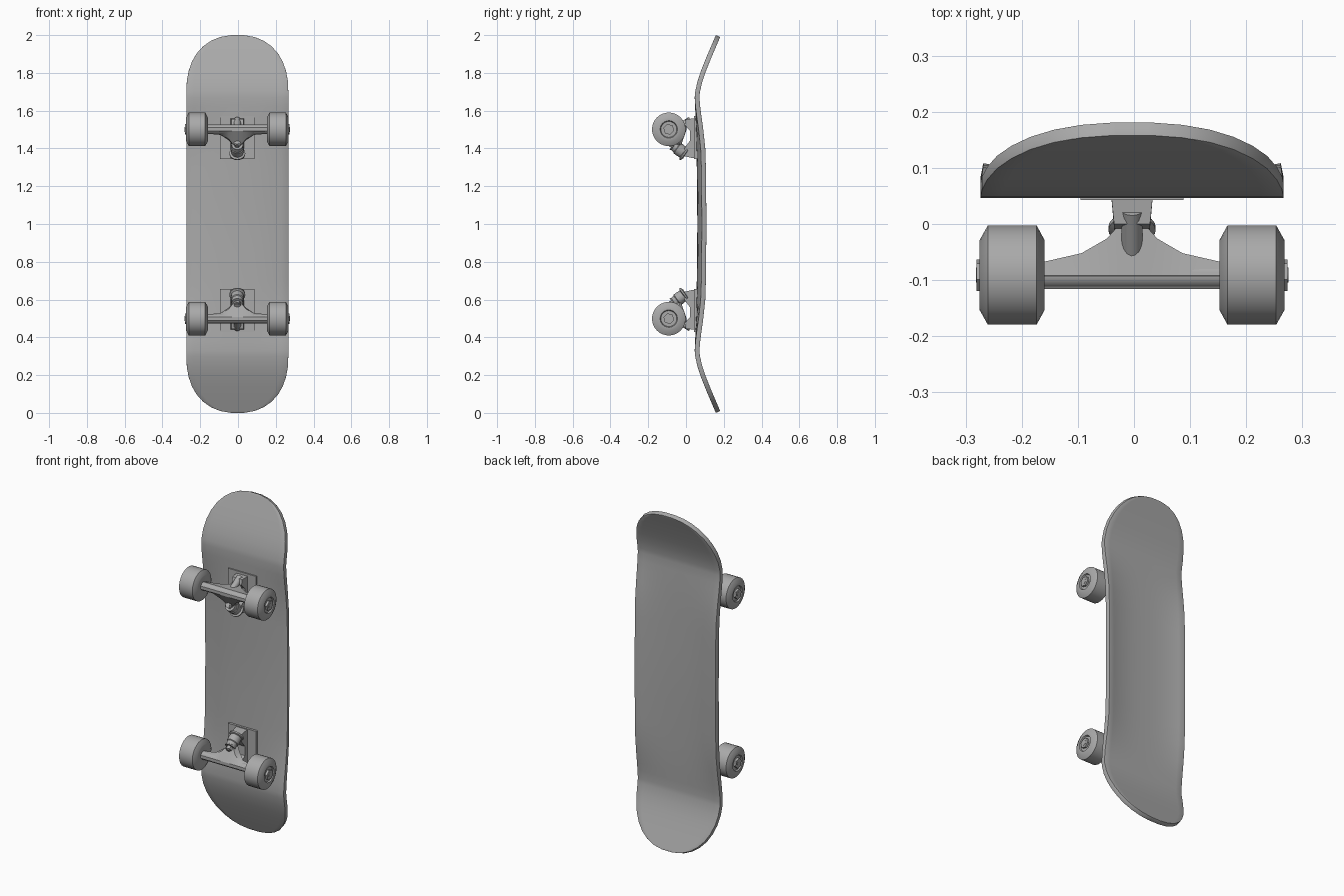
import bpy, bmesh, math
from mathutils import Vector

cube = bpy.data.objects.get("Cube")
if cube:
    bpy.data.objects.remove(cube, do_unlink=True)

grey = bpy.data.materials.new("plain_grey")
grey.use_nodes = True
GREY = (0.4, 0.4, 0.4, 1)
grey.diffuse_color = GREY
grey.node_tree.nodes["Principled BSDF"].inputs["Base Color"].default_value = GREY

CX = -0.0035       # sideways centre of the deck
AXLE = (-0.091, 0.501)  # axle height off the deck and distance from the middle


def finish(name, bm, recalc=True, mods=()):
    """Turn a bmesh into a shaded object, with modifiers applied."""
    if recalc:
        bmesh.ops.recalc_face_normals(bm, faces=bm.faces)
    me = bpy.data.meshes.new(name)
    bm.to_mesh(me)
    bm.free()
    me.materials.append(grey)
    ob = bpy.data.objects.new(name, me)
    bpy.context.collection.objects.link(ob)
    bpy.ops.object.select_all(action='DESELECT')
    ob.select_set(True)
    bpy.context.view_layer.objects.active = ob
    for kind, settings in mods:
        m = ob.modifiers.new(kind.title(), kind)
        for key, value in settings.items():
            setattr(m, key, value)
        bpy.ops.object.modifier_apply(modifier=m.name)
    bpy.ops.object.shade_smooth_by_angle(angle=math.radians(32))
    return ob


def loft(name, rings):
    """Skin a list of equal-length rings and cap both ends."""
    bm = bmesh.new()
    rows = [[bm.verts.new(p) for p in ring] for ring in rings]
    n = len(rows[0])
    for a, b in zip(rows, rows[1:]):
        for i in range(n):
            j = (i + 1) % n
            bm.faces.new((a[i], a[j], b[j], b[i]))
    bm.faces.new(rows[0])
    bm.faces.new(rows[-1])
    return finish(name, bm)


def turned(name, start, end, profile, sides):
    """Lathe (radius, distance) pairs around the line from start to end."""
    start, end = Vector(start), Vector(end)
    axis = (end - start).normalized()
    u = axis.orthogonal().normalized()
    v = axis.cross(u)
    turn = [2 * math.pi * i / sides for i in range(sides)]
    return loft(name, [[start + axis * t + r * (u * math.cos(a) + v * math.sin(a))
                        for a in turn] for r, t in profile])


def rod(name, start, end, radius, sides=16):
    length = (Vector(end) - Vector(start)).length
    return turned(name, start, end, [(radius, 0), (radius, length)], sides)


# Deck: a grid of rows with rounded ends, kicked tips and raised side edges
SIDE_CURVE = [(0, .060), (.3, .057), (.5, .053), (.6, .049), (.67, .046),
              (.72, .050), (.8, .075), (.9, .115), (1, .158)]


def deck_y(d):
    for (d0, y0), (d1, y1) in zip(SIDE_CURVE, SIDE_CURVE[1:]):
        if d <= d1:
            return y0 + (y1 - y0) * (d - d0) / (d1 - d0)
    return SIDE_CURVE[-1][1]


def make_deck():
    half = [(d, .27) for d in (0, .15, .3, .4, .5, .57, .62, .67)]
    steps = 8
    for i in range(steps + 1):
        t = math.sin(math.radians(85) * i / steps)
        half.append((.7 + .3 * t / math.sin(math.radians(85)),
                     .27 * (1 - t ** 2.3) ** (1 / 2.3)))
    stations = [(-d, w) for d, w in reversed(half[1:])] + half
    bm = bmesh.new()
    cols = 14
    rows = []
    for d, w in stations:
        k = min(max((abs(d) - .35) / .33, 0), 1)
        dish = .024 * (1 - k * k * (3 - 2 * k))
        row = []
        for c in range(cols + 1):
            u = 2 * c / cols - 1
            row.append(bm.verts.new((CX + u * w, deck_y(abs(d)) + dish * abs(u) ** 2.5, 1 + d)))
        rows.append(row)
    for a, b in zip(rows, rows[1:]):
        for c in range(cols):
            bm.faces.new((a[c], b[c], b[c + 1], a[c + 1]))
    finish("deck", bm, recalc=False, mods=[
        ('SOLIDIFY', dict(thickness=.025, offset=1)),
        ('BEVEL', dict(width=.005, segments=2, limit_method='ANGLE',
                       angle_limit=math.radians(50)))])


# Trucks: d is the distance from the middle of the board
def make_truck(label, s):
    def at(x, y, d):
        return Vector((CX + x, y, 1 + s * d))

    # Base plate against the deck
    loft(label + "_base_plate", [[at(x, y, d) for x, d in
         ((-.092, .345), (.092, .345), (.092, .573), (-.092, .573))] for y in (.043, .062)])

    # Pedestal, tapering away from the deck
    outline = [(.055, .35), (.03, .35), (-.018, .362), (-.006, .405), (.02, .44),
               (.02, .495), (-.008, .525), (.0, .555), (.055, .56)]
    loft(label + "_pedestal", [[at(side * (.032 + .1 * max(y, 0)), y, d)
         for y, d in outline] for side in (-1, 1)])

    # Hanger: sections widen towards the middle; (x, top y, inner d, inner back y, inner front y)
    shape = [(.16, -.068, .478, -.086, -.099), (.09, -.052, .472, -.075, -.099),
             (.045, -.026, .443, -.045, -.085), (.02, .002, .412, -.028, -.068)]
    rings = []
    for side, order in ((-1, shape), (1, shape[::-1])):
        for x, top, inner, back, front in order:
            rings.append([at(side * x, y, d) for y, d in
                          ((-.116, .492), (-.116, .510), (-.092, .526), (top, .518),
                           (top, .496), (back, inner), (front, inner + .006))])
    loft(label + "_hanger", rings)
    rod(label + "_axle", at(-.17, *AXLE), at(.17, *AXLE), .024)
    rod(label + "_pivot", at(0, -.05, .505), at(0, .025, .55), .019)

    # Kingpin with bushings, washers and nut
    base, tip = at(0, .0, .368), at(0, -.088, .432)
    turned(label + "_bushings", base, tip,
           [(.026, 0), (.042, .006), (.042, .014), (.032, .018), (.034, .04),
            (.034, .056), (.03, .06), (.027, .078), (.03, .08), (.03, .086)], 20)
    rod(label + "_kingpin", base, tip, .011, 12)
    rod(label + "_kingpin_nut", base.lerp(tip, .76), base.lerp(tip, .96), .019, 6)

    # Wheels and axle nuts
    for side, name in ((1, "left"), (-1, "right")):
        centre, outer = at(0, *AXLE), at(side, *AXLE)
        turned(f"{label}_{name}_wheel", centre, outer,
               [(.03, .160), (.045, .156), (.063, .156), (.089, .170), (.089, .257),
                (.063, .2715), (.046, .2715), (.042, .264), (.02, .264)], 28)
        rod(f"{label}_{name}_axle_nut", at(side * .25, *AXLE), at(side * .277, *AXLE), .029, 6)
        rod(f"{label}_{name}_axle_tip", at(side * .25, *AXLE), at(side * .2785, *AXLE), .014, 12)


make_deck()
make_truck("upper", 1)
make_truck("lower", -1)
